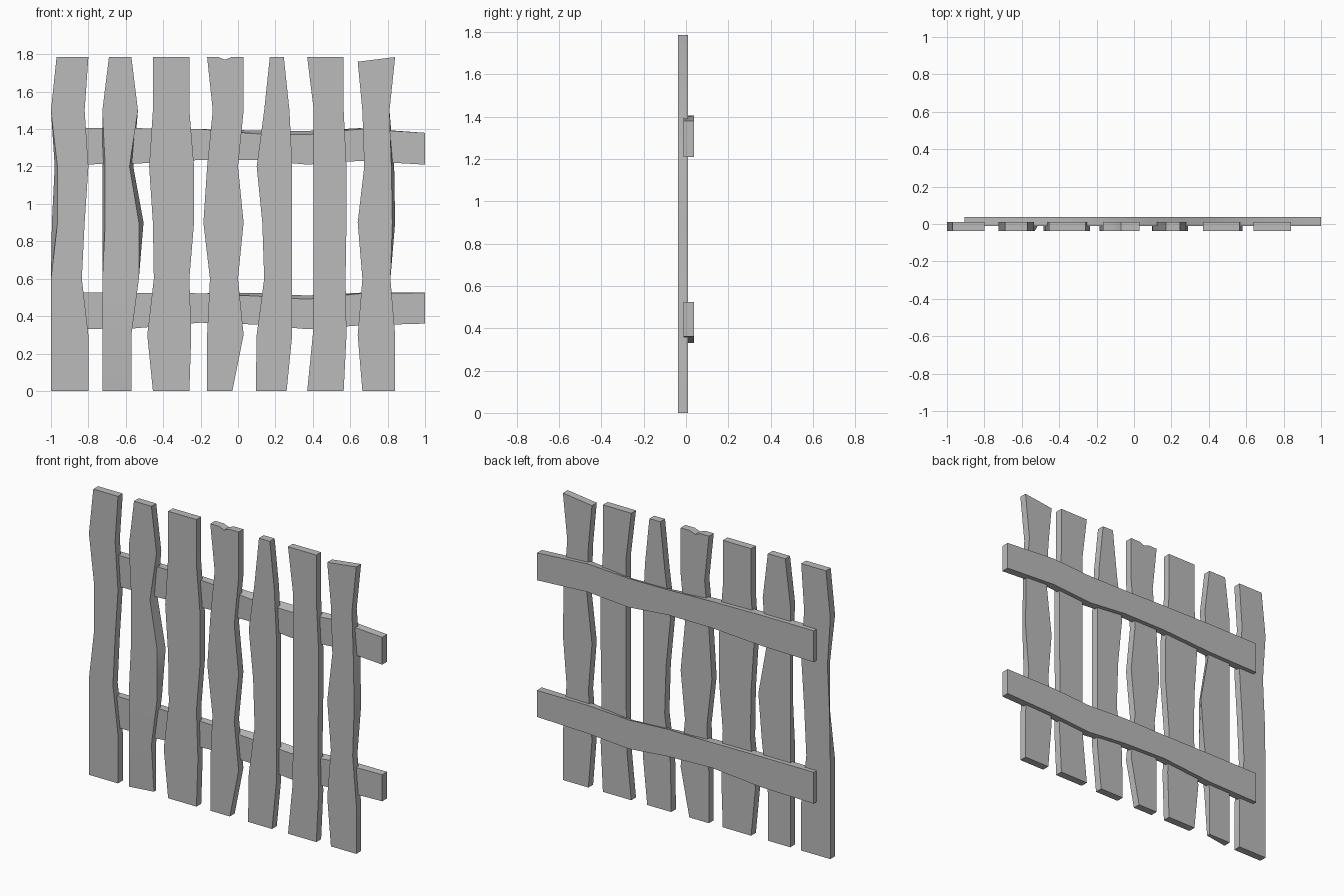
import bpy
import bmesh
from mathutils import Vector

default_cube = bpy.data.objects.get("Cube")
if default_cube:
    bpy.data.objects.remove(default_cube, do_unlink=True)

# One weathered grey for the whole fence
wood = bpy.data.materials.new("weathered_grey_wood")
wood.use_nodes = True
grey = (0.5, 0.5, 0.5, 1.0)
wood.diffuse_color = grey
wood.node_tree.nodes["Principled BSDF"].inputs["Base Color"].default_value = grey

HEIGHT = 1.785
LEVELS = (0, 0.3, 0.6, 0.9, 1.2, 1.5, HEIGHT)
PLANK_FRONT, PLANK_BACK = -0.037, 0.010
RAIL_FRONT, RAIL_BACK = -0.011, 0.037


def loft(sections):
    """Skin a row of four-cornered sections into a closed board."""
    bm = bmesh.new()
    rings = [[bm.verts.new(corner) for corner in ring] for ring in sections]
    for lower, upper in zip(rings, rings[1:]):
        for i in range(4):
            j = (i + 1) % 4
            bm.faces.new((lower[i], lower[j], upper[j], upper[i]))
    bm.faces.new(rings[0][::-1])
    bm.faces.new(rings[-1])
    bmesh.ops.recalc_face_normals(bm, faces=bm.faces)
    return bm


def finish(name, bm):
    mesh = bpy.data.meshes.new(name)
    bm.to_mesh(mesh)
    bm.free()
    mesh.materials.append(wood)
    board = bpy.data.objects.new(name, mesh)
    bpy.context.collection.objects.link(board)
    bpy.ops.object.select_all(action="DESELECT")
    board.select_set(True)
    bpy.context.view_layer.objects.active = board
    bpy.ops.object.shade_smooth_by_angle()


def plank(left, right, back_left=None, back_right=None):
    """Upright board from its edge positions at each level, bottom to top.
    Back edges follow the front unless shifted at given levels."""
    sections = []
    for i, z in enumerate(LEVELS):
        rear_left = left[i] + (back_left or {}).get(i, 0)
        rear_right = right[i] + (back_right or {}).get(i, 0)
        sections.append(((left[i], PLANK_FRONT, z), (right[i], PLANK_FRONT, z),
                         (rear_right, PLANK_BACK, z), (rear_left, PLANK_BACK, z)))
    return loft(sections)


def rail(stations, bottoms, front_tops, back_lift):
    """Cross board running along x, its front top edge worn lower mid-span."""
    sections = []
    for x, low, high, lift in zip(stations, bottoms, front_tops, back_lift):
        sections.append(((x, RAIL_FRONT, low), (x, RAIL_BACK, low),
                         (x, RAIL_BACK, high + lift), (x, RAIL_FRONT, high)))
    return loft(sections)


# Uprights, from the right end of the fence to the left
finish("plank_right_end", plank(
    (-1, -1, -1, -.965, -.965, -1, -.97),
    (-.8, -.8, -.835, -.82, -.8, -.82, -.8),
    back_left={3: -.03, 4: -.015}))

warped = plank(
    (-.725, -.725, -.725, -.71, -.71, -.725, -.69),
    (-.57, -.57, -.53, -.53, -.58, -.535, -.57),
    back_left={3: -.015, 4: -.015}, back_right={3: .025, 4: .02})
# Worn front corner at the foot
warped.verts.ensure_lookup_table()
warped.verts[1].co.y += 0.025
finish("plank_warped", warped)

finish("plank_wide", plank(
    (-.455, -.485, -.45, -.455, -.475, -.455, -.455),
    (-.26, -.25, -.26, -.235, -.235, -.26, -.26)))

# Plank with a small chip in its top edge
chipped = plank(
    (-.165, -.165, -.15, -.185, -.165, -.135, -.165),
    (-.03, .03, 0, .03, 0, .03, .03))
for x in (-.105, -.07, -.035):
    top = [f for f in chipped.faces if max(v.co.z for v in f.verts) > HEIGHT - .01]
    geom = set(top)
    for f in top:
        geom.update(f.edges, f.verts)
    bmesh.ops.bisect_plane(chipped, geom=list(geom), plane_co=Vector((x, 0, 0)),
                           plane_no=Vector((1, 0, 0)))
for v in chipped.verts:
    if abs(v.co.x + .07) < .002 and v.co.z > HEIGHT - .01:
        v.co.z -= .014
finish("plank_chipped", chipped)

finish("plank_tapered", plank(
    (.095, .1, .14, .13, .1, .14, .17),
    (.26, .29, .29, .29, .29, .275, .245)))

finish("plank_straight", plank(
    (.37, .4, .405, .405, .405, .405, .37),
    (.565, .58, .575, .58, .58, .565, .565)))

# Left end plank with a slanted top
slanted = plank(
    (.665, .64, .665, .64, .675, .665, .64),
    (.84, .84, .815, .825, .82, .81, .84),
    back_right={3: .015, 4: .015})
for v in slanted.verts:
    if v.co.z > HEIGHT - .01 and v.co.x < .7:
        v.co.z -= .025
finish("plank_left_end", slanted)

# Cross rails behind the uprights
STATIONS = (-.905, -.55, -.2, .1, .37, .65, 1)
LIFT = (0, 0, 0, .017, .02, .005, 0)
finish("upper_rail", rail(
    STATIONS, (1.21, 1.215, 1.235, 1.235, 1.21, 1.23, 1.21),
    (1.405, 1.405, 1.4, 1.375, 1.37, 1.4, 1.38), LIFT))
finish("lower_rail", rail(
    STATIONS, (.33, .335, .365, .355, .33, .35, .36),
    (.525, .525, .522, .507, .49, .52, .525), LIFT))
